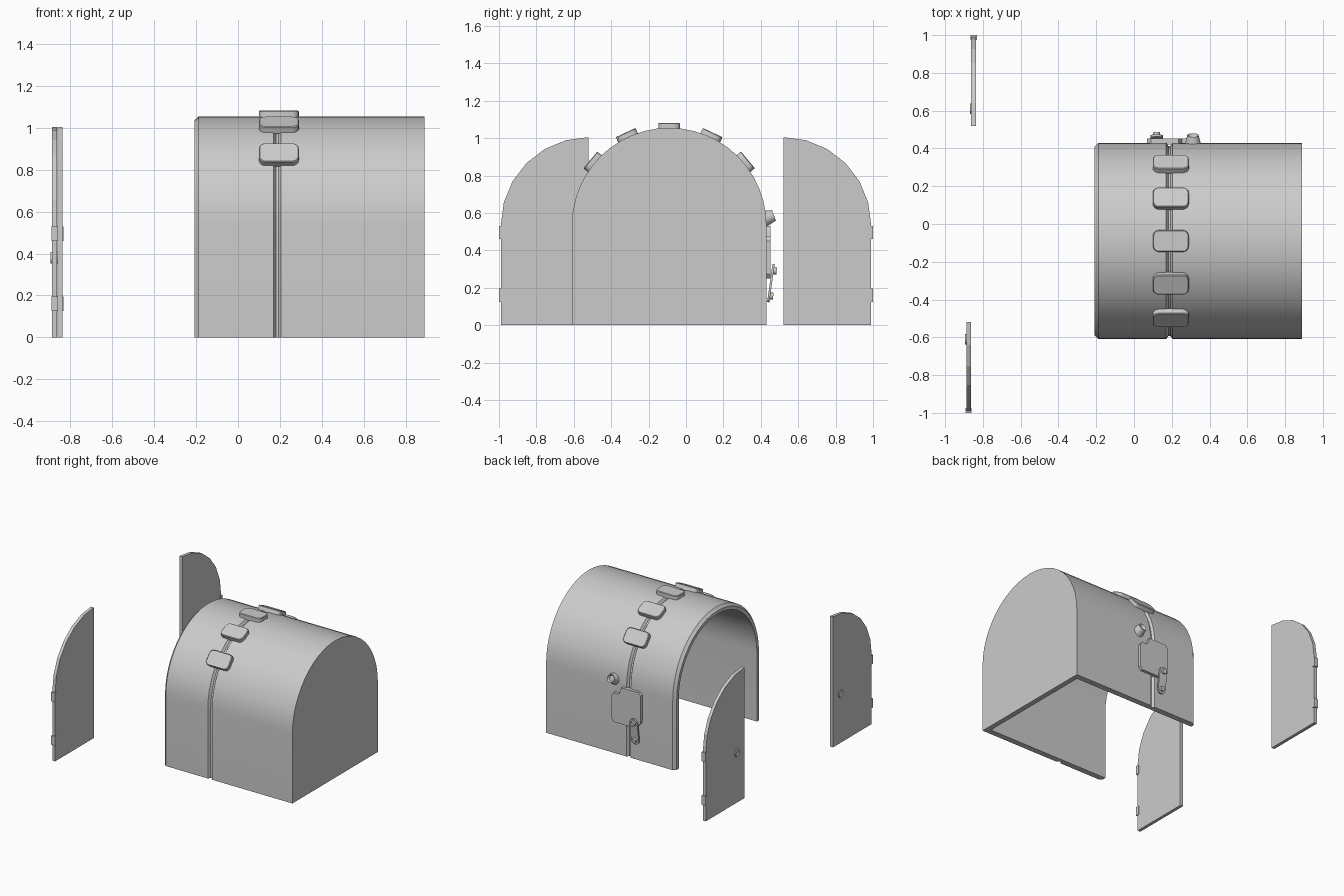
import bpy, bmesh, math
from mathutils import Matrix, Vector

if "Cube" in bpy.data.objects:
    bpy.data.objects.remove(bpy.data.objects["Cube"])

CY, CZ, R = -0.09, 0.535, 0.52   # arch centre and radius


def finish(bm, name, smooth=None):
    bmesh.ops.recalc_face_normals(bm, faces=bm.faces)
    me = bpy.data.meshes.new(name)
    bm.to_mesh(me)
    bm.free()
    ob = bpy.data.objects.new(name, me)
    bpy.context.collection.objects.link(ob)
    if smooth:
        bpy.ops.object.select_all(action='DESELECT')
        ob.select_set(True)
        bpy.context.view_layer.objects.active = ob
        bpy.ops.object.shade_smooth_by_angle(angle=math.radians(smooth))
    return ob


def prism(name, pts, offset, smooth=None):
    """Extrude a 3D outline along offset."""
    bm = bmesh.new()
    f = bm.faces.new([bm.verts.new(p) for p in pts])
    ext = bmesh.ops.extrude_face_region(bm, geom=[f])
    vs = [g for g in ext['geom'] if isinstance(g, bmesh.types.BMVert)]
    bmesh.ops.translate(bm, vec=offset, verts=vs)
    return finish(bm, name, smooth)


def box(name, lo, hi):
    pts = [(lo[0], lo[1], lo[2]), (hi[0], lo[1], lo[2]),
           (hi[0], hi[1], lo[2]), (lo[0], hi[1], lo[2])]
    return prism(name, pts, (0, 0, hi[2] - lo[2]))


def disc(name, loc, r1, r2, depth, direction, recess=0.0):
    bm = bmesh.new()
    bmesh.ops.create_cone(bm, cap_ends=True, segments=20, radius1=r1, radius2=r2, depth=depth)
    if recess:
        top = max(bm.faces, key=lambda f: f.calc_center_median().z)
        bmesh.ops.inset_region(bm, faces=[top], thickness=r2 * 0.3)
        bmesh.ops.translate(bm, vec=(0, 0, -recess), verts=top.verts)
    q = Vector(direction).to_track_quat('Z', 'Y').to_matrix().to_4x4()
    bm.transform(Matrix.Translation(loc) @ q)
    return finish(bm, name, 35)


# Arched shell: front chamfer, seam groove, inner lining, open underneath
def arch(x, inset, n=24):
    r = R - inset
    arc = [(x, CY - r * math.cos(math.pi * i / n), CZ + r * math.sin(math.pi * i / n))
           for i in range(n + 1)]
    return [(x, CY - r, 0)] + arc + [(x, CY + r, 0)]


bm = bmesh.new()
steps = [(0.89, 0), (0.205, 0), (0.193, 0.018), (0.182, 0.018), (0.17, 0),
         (-0.188, 0), (-0.208, 0.02), (-0.208, 0.045), (0.85, 0.045)]
rings = [[bm.verts.new(p) for p in arch(*s)] for s in steps]
for a, b in zip(rings, rings[1:]):
    for i in range(len(a) - 1):
        bm.faces.new((a[i], a[i + 1], b[i + 1], b[i]))
bm.faces.new(rings[0])
bm.faces.new(rings[-1])
bm.faces.new([r[0] for r in rings] + [r[-1] for r in reversed(rings)])
finish(bm, "arched_shell", 30)

# Rounded clamp pads straddling the seam
for k in range(-2, 3):
    bm = bmesh.new()
    bmesh.ops.create_cube(bm, size=1)
    bmesh.ops.scale(bm, vec=(0.19, 0.116, 0.036), verts=bm.verts)
    up = [e for e in bm.edges if abs(e.verts[0].co.z - e.verts[1].co.z) > 0.01]
    bmesh.ops.bevel(bm, geom=up, offset=0.032, segments=4, profile=0.5, affect='EDGES')
    rim = [e for e in bm.edges if all(v.co.z > 0.01 for v in e.verts)]
    bmesh.ops.bevel(bm, geom=rim, offset=0.004, segments=1, affect='EDGES')
    bm.transform(Matrix.Translation((0.195, CY, CZ))
                 @ Matrix.Rotation(math.radians(25.2 * k), 4, 'X')
                 @ Matrix.Translation((0, 0, R + 0.009)))
    finish(bm, f"seam_pad_{k + 3}", 35)

# Access plate on the back wall
plate = [(0.30, 0.25), (0.32, 0.275), (0.32, 0.45), (0.30, 0.475), (0.255, 0.475),
         (0.235, 0.53), (0.09, 0.53), (0.07, 0.51), (0.07, 0.30), (0.11, 0.25)]
prism("access_plate", [(x, 0.42, z) for x, z in plate], (0, 0.032, 0))

# Tilted latch lever with two bolts
tilt = Matrix.Translation((0.12, 0.454, 0.225)) @ Matrix.Rotation(math.radians(-8), 4, 'X')
outline = []
for sign, start in ((1, 0), (-1, math.pi)):
    for i in range(9):
        a = start + math.pi * i / 8
        outline.append(tilt @ Vector((0.033 * math.cos(a), -0.006, sign * 0.07 + 0.033 * math.sin(a))))
normal = tilt.to_3x3() @ Vector((0, 1, 0))
prism("latch_lever", outline, normal * 0.012, 35)
for i, z in enumerate((-0.068, 0.068)):
    disc(f"latch_bolt_{i + 1}", tilt @ Vector((0, 0.009, z)), 0.02, 0.018, 0.026, normal)

# Socket beside the plate
disc("side_socket", (0.312, 0.442, 0.577), 0.045, 0.03, 0.06, (0, 1, 0.35), 0.02)

# Two quarter-arch doors with hinges and round handles
for name, s, x0, x1 in (("front", -1, -0.888, -0.864), ("back", 1, -0.862, -0.837)):
    pts = [(0.52, 0), (0.99, 0)]
    pts += [(0.52 + 0.47 * math.cos(math.pi * i / 12), CZ + 0.47 * math.sin(math.pi * i / 12))
            for i in range(7)]
    prism(f"{name}_door", [(x0, s * y, z) for y, z in pts], (x1 - x0, 0, 0))
    for i, z in enumerate((0.125, 0.46)):
        box(f"{name}_hinge_{i + 1}", (x0 - 0.003, s * 0.973, z), (x1 + 0.005, s * 1.0, z + 0.07))
    disc(f"{name}_handle", (x0 - 0.001, s * 0.61, 0.38), 0.03, 0.027, 0.012, (-1, 0, 0), 0.004)
